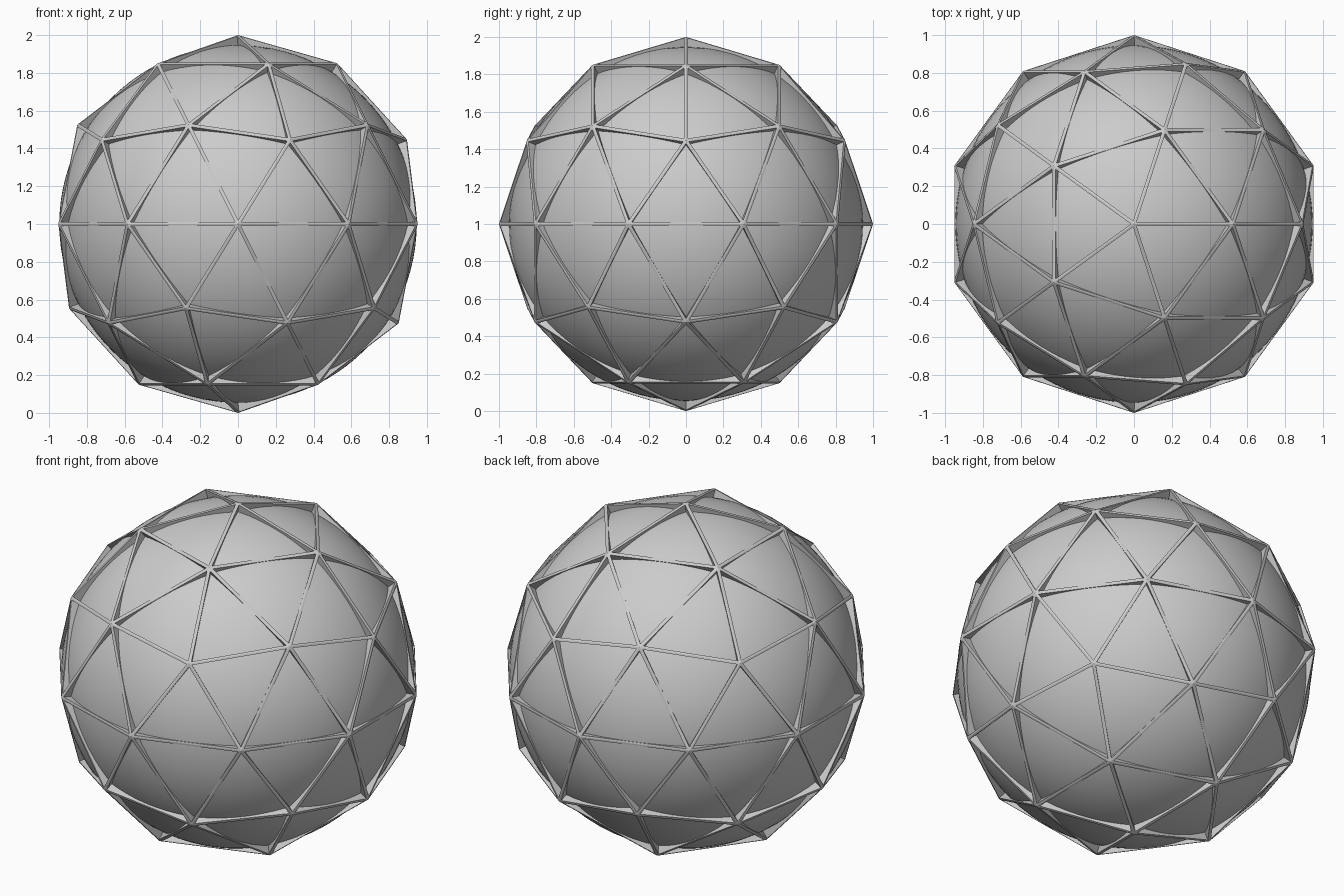
import bpy, bmesh

if "Cube" in bpy.data.objects:
    bpy.data.objects.remove(bpy.data.objects["Cube"])

CENTRE = (0, 0, 1)

# Inner ball: smooth sphere showing between the struts
bpy.ops.mesh.primitive_uv_sphere_add(segments=96, ring_count=48, radius=0.946, location=CENTRE)
ball = bpy.context.object
ball.name = "inner_ball"
bpy.ops.object.shade_smooth()

# Geodesic frame: each triangle is inset to leave a narrow rim,
# then its opening is pushed inwards to give the struts depth
bpy.ops.mesh.primitive_ico_sphere_add(subdivisions=2, radius=1.0, location=CENTRE)
frame = bpy.context.object
frame.name = "geodesic_frame"
bm = bmesh.new()
bm.from_mesh(frame.data)
panels = bm.faces[:]
bmesh.ops.inset_individual(bm, faces=panels, thickness=0.01, use_even_offset=True)
wells = bmesh.ops.extrude_discrete_faces(bm, faces=panels)["faces"]
for face in wells:
    shift = face.normal * -0.09
    for v in face.verts:
        v.co += shift
bmesh.ops.delete(bm, geom=wells, context='FACES')
bm.to_mesh(frame.data)
bm.free()
